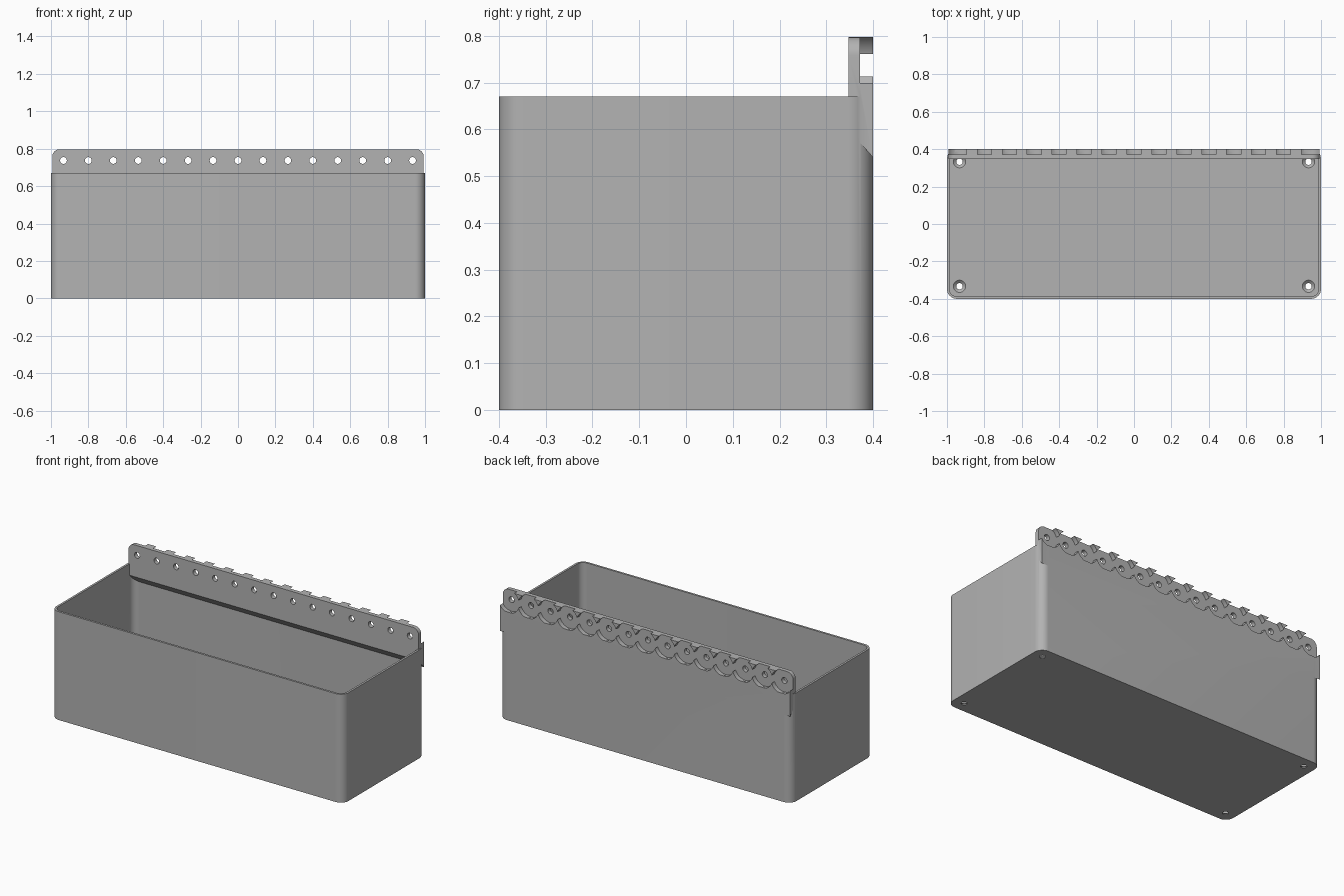
import bpy
import bmesh
from math import cos, sin, pi, radians
from mathutils import Matrix, Vector

if "Cube" in bpy.data.objects:
    bpy.data.objects.remove(bpy.data.objects["Cube"], do_unlink=True)

HEIGHT, WALL, FLOOR = 0.67, 0.013, 0.02
PITCH, HOLES, HOLE_Z = 2 / 15, 15, 0.737

grey = bpy.data.materials.new("plain grey")
grey.use_nodes = True
grey.diffuse_color = (0.45, 0.45, 0.45, 1)
grey.node_tree.nodes["Principled BSDF"].inputs["Base Color"].default_value = grey.diffuse_color


def finish(name, bm):
    bmesh.ops.recalc_face_normals(bm, faces=bm.faces)
    mesh = bpy.data.meshes.new(name)
    bm.to_mesh(mesh)
    bm.free()
    mesh.materials.append(grey)
    obj = bpy.data.objects.new(name, mesh)
    bpy.context.collection.objects.link(obj)
    return obj


def prism(name, outline, offset):
    """Extrude a closed outline of 3D points along an offset."""
    bm = bmesh.new()
    face = bm.faces.new([bm.verts.new(p) for p in outline])
    out = bmesh.ops.extrude_face_region(bm, geom=[face])
    moved = [g for g in out["geom"] if isinstance(g, bmesh.types.BMVert)]
    bmesh.ops.translate(bm, vec=Vector(offset), verts=moved)
    return finish(name, bm)


def rounded_box(name, hx, hy, r, z0, z1):
    pts = []
    for q, (sx, sy) in enumerate([(1, 1), (-1, 1), (-1, -1), (1, -1)]):
        for i in range(13):
            a = (q + i / 12) * pi / 2
            pts.append((sx * (hx - r) + r * cos(a), sy * (hy - r) + r * sin(a), z0))
    return prism(name, pts, (0, 0, z1 - z0))


def pins(name, places, r1, r2, depth, turn=Matrix()):
    """Several round cutters in one mesh, along z unless turned."""
    bm = bmesh.new()
    for p in places:
        bmesh.ops.create_cone(bm, cap_ends=True, segments=48, radius1=r1, radius2=r2,
                              depth=depth, matrix=Matrix.Translation(p) @ turn)
    return finish(name, bm)


def combine(target, other, operation):
    mod = target.modifiers.new(operation.lower(), 'BOOLEAN')
    mod.operation, mod.object, mod.solver = operation, other, 'EXACT'
    bpy.context.view_layer.objects.active = target
    bpy.ops.object.modifier_apply(modifier=mod.name)
    bpy.data.objects.remove(other, do_unlink=True)


# Open bin with rounded upright corners
storage_bin = rounded_box("storage_bin", 1, 0.4, 0.053, 0, HEIGHT)
combine(storage_bin, rounded_box("cavity", 1 - WALL, 0.4 - WALL, 0.04, FLOOR, 1), 'DIFFERENCE')

# Hanging rail along the back with a sloped underside
side = [(0.347, 0.60), (0.4, 0.54), (0.4, 0.797), (0.347, 0.797)]
rail = prism("hanging_rail", [(-0.993, y, z) for y, z in side], (1.986, 0, 0))
bm = bmesh.new()
bm.from_mesh(rail.data)
corners = [e for e in bm.edges if all(v.co.z > 0.79 for v in e.verts)
           and abs(e.verts[0].co.x - e.verts[1].co.x) < 0.01]
bmesh.ops.bevel(bm, geom=corners, offset=0.04, segments=10, profile=0.5, affect='EDGES')
bm.to_mesh(rail.data)
bm.free()

# Round recesses in the rail's back, which leave teeth between them, and peg holes
along_y = Matrix.Rotation(radians(90), 4, 'X')
xs = [(i - HOLES // 2) * PITCH for i in range(HOLES)]
for start in (0, 1):
    places = [(x, 0.422, HOLE_Z) for x in xs[start::2]]
    combine(rail, pins("recesses", places, 0.071, 0.071, 0.1, along_y), 'DIFFERENCE')
places = [(x, 0.37, HOLE_Z) for x in xs]
combine(rail, pins("peg_holes", places, 0.018, 0.018, 0.2, along_y), 'DIFFERENCE')

combine(storage_bin, rail, 'UNION')

# Countersunk screw holes in the floor corners
spots = [(sx * 0.933, sy * 0.333) for sx in (-1, 1) for sy in (-1, 1)]
combine(storage_bin, pins("screw_holes", [(x, y, 0) for x, y in spots],
                          0.017, 0.017, 0.1), 'DIFFERENCE')
combine(storage_bin, pins("countersinks", [(x, y, FLOOR - 0.007) for x, y in spots],
                          0.016, 0.034, 0.016), 'DIFFERENCE')

# Smooth rounded surfaces, keep edges crisp
bpy.ops.object.select_all(action='DESELECT')
storage_bin.select_set(True)
bpy.context.view_layer.objects.active = storage_bin
bpy.ops.object.shade_smooth_by_angle(angle=radians(30))
